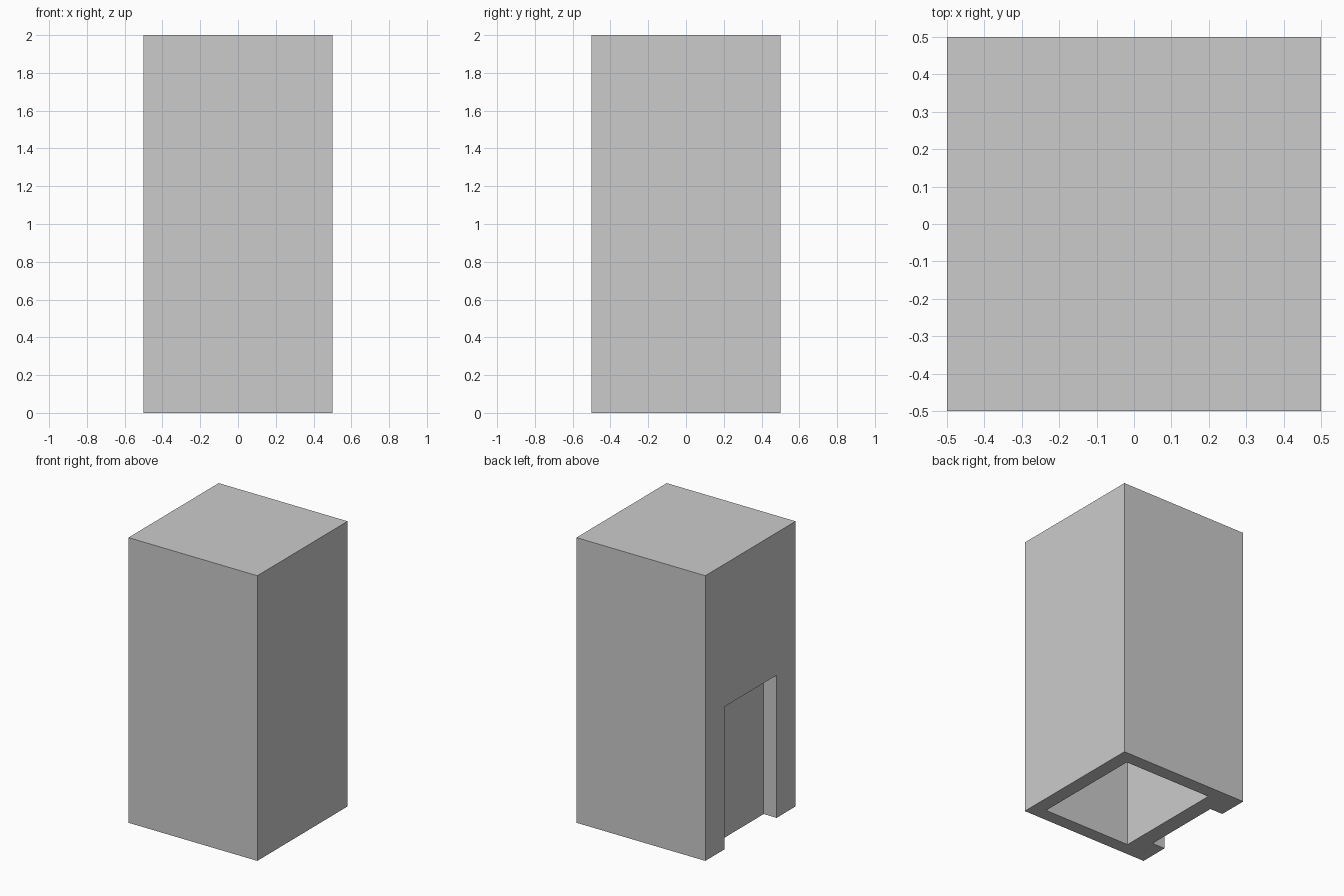
import bpy

if "Cube" in bpy.data.objects:
    bpy.data.objects.remove(bpy.data.objects["Cube"])


def box(name, lo, hi):
    """Axis-aligned box from its low and high corners."""
    centre = [(a + b) / 2 for a, b in zip(lo, hi)]
    bpy.ops.mesh.primitive_cube_add(size=1, location=centre)
    obj = bpy.context.object
    obj.name = name
    obj.scale = [b - a for a, b in zip(lo, hi)]
    bpy.ops.object.transform_apply(location=False, rotation=False, scale=True)
    return obj


def cut(target, cutter):
    """Subtract a hidden cutter from the target."""
    cutter.hide_render = True
    cutter.display_type = 'WIRE'
    mod = target.modifiers.new(cutter.name, 'BOOLEAN')
    mod.operation = 'DIFFERENCE'
    mod.solver = 'EXACT'
    mod.object = cutter


# Main tower block
tower = box("tower_shell", (-0.5, -0.5, 0), (0.5, 0.5, 2))

# Hollow interior, open at the bottom, with a thicker wall on the doorway side
cut(tower, box("interior_cutter", (-0.285, -0.405, -0.2), (0.4, 0.405, 1.9)))

# Doorway recess in the left face
cut(tower, box("doorway_cutter", (-0.7, -0.29, -0.2), (-0.4, 0.29, 1.0)))
